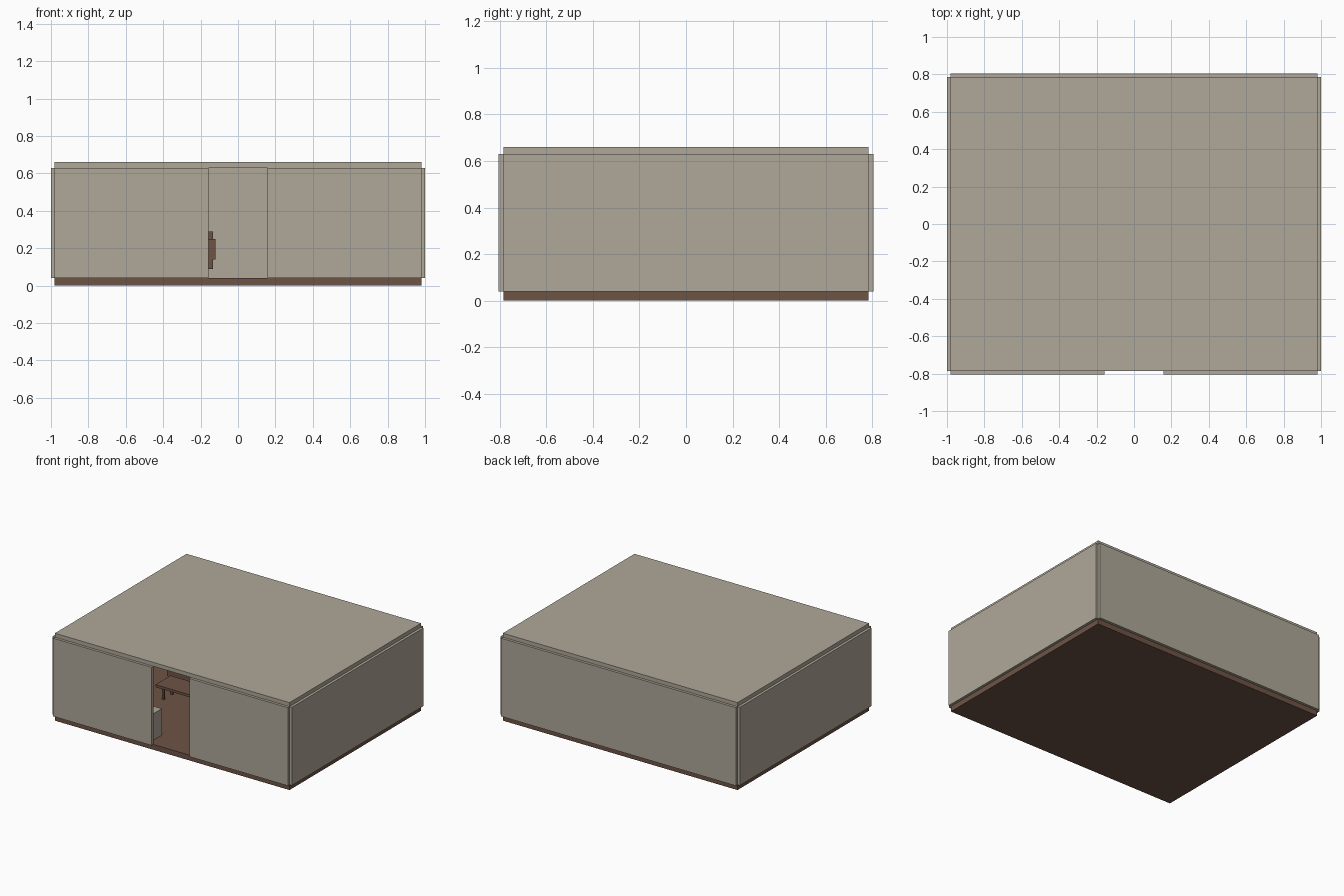
import bpy

if "Cube" in bpy.data.objects:
    bpy.data.objects.remove(bpy.data.objects["Cube"])


def material(name, rgb):
    m = bpy.data.materials.new(name)
    m.diffuse_color = (*rgb, 1)
    m.use_nodes = True
    m.node_tree.nodes["Principled BSDF"].inputs["Base Color"].default_value = m.diffuse_color
    return m


plaster = material("warm_grey_plaster", (0.43, 0.39, 0.32))
wood = material("brown_wood", (0.155, 0.088, 0.06))


def box(name, x, y, z, mat):
    """Axis-aligned box from (min, max) ranges."""
    lo, hi = zip(x, y, z)
    bpy.ops.mesh.primitive_cube_add(size=1, location=[(a + b) / 2 for a, b in zip(lo, hi)])
    ob = bpy.context.object
    ob.name = name
    ob.scale = [b - a for a, b in zip(lo, hi)]
    bpy.ops.object.transform_apply(location=False, rotation=False, scale=True)
    ob.data.materials.append(mat)
    return ob


W, D, T = 0.98, 0.785, 0.02     # inner half width, half depth, wall thickness
Z0, Z1, Z2 = 0.04, 0.63, 0.66   # floor top, wall top, roof top
DOOR = 0.157                    # half width of the doorway

# Shell: floor, roof and walls with open corners
box("floor", (-W, W), (-D, D), (0, Z0), wood)
box("roof", (-W, W), (-D, D), (Z1, Z2), plaster)
box("back_wall", (-W, W), (D, D + T), (Z0, Z1), plaster)
box("left_wall", (-W - T, -W), (-D, D), (Z0, Z1), plaster)
box("right_wall", (W, W + T), (-D, D), (Z0, Z1), plaster)
box("front_wall_left", (-W, -DOOR), (-D - T, -D), (Z0, Z1), plaster)
box("front_wall_right", (DOOR, W), (-D - T, -D), (Z0, Z1), plaster)

# Low cabinet just inside the door
box("cabinet", (-0.50, -0.197), (-D, -0.628), (Z0, 0.24), plaster)

# Coffee table
CX = -0.395
box("table_top", (CX - 0.165, CX + 0.165), (-0.185, -0.005), (0.136, 0.155), wood)
for sx in (-1, 1):
    for ly in (-0.145, -0.045):
        lx = CX + sx * 0.125
        box("table_leg", (lx - 0.008, lx + 0.008), (ly - 0.008, ly + 0.008), (Z0, 0.136), wood)

# Sofa behind the table
box("sofa_seat", (CX - 0.26, CX + 0.26), (0.09, 0.27), (0.09, 0.15), wood)
box("sofa_back", (CX - 0.26, CX + 0.26), (0.27, 0.32), (0.09, 0.29), wood)
for sx in (-1, 1):
    a, b = sorted((CX + sx * 0.235, CX + sx * 0.275))
    box("sofa_arm", (a, b), (0.09, 0.30), (0.14, 0.25), wood)
    for ly in (0.12, 0.28):
        lx = CX + sx * 0.21
        box("sofa_leg", (lx - 0.012, lx + 0.012), (ly - 0.012, ly + 0.012), (Z0, 0.09), wood)
